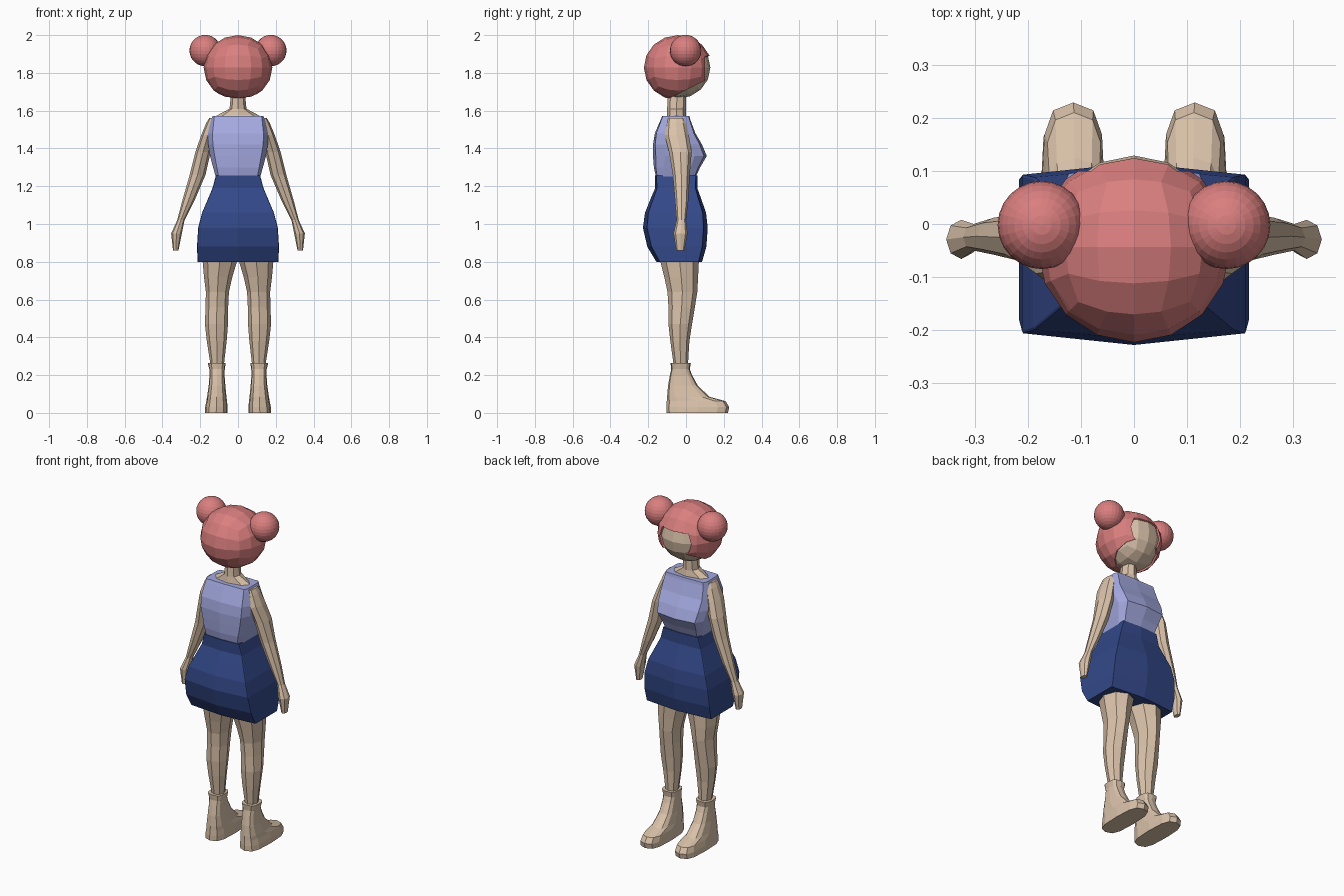
import bpy, bmesh, math
from mathutils import Vector


def material(name, rgb):
    m = bpy.data.materials.new(name)
    m.diffuse_color = (*rgb, 1)
    return m


SKIN = material("beige skin", (0.70, 0.54, 0.40))
HAIR = material("coral hair", (0.70, 0.21, 0.21))
SHIRT = material("lavender cloth", (0.37, 0.40, 0.75))
SKIRT = material("navy cloth", (0.033, 0.065, 0.25))


def finish(bm, name, mat):
    bmesh.ops.recalc_face_normals(bm, faces=bm.faces)
    me = bpy.data.meshes.new(name)
    bm.to_mesh(me)
    bm.free()
    me.materials.append(mat)
    ob = bpy.data.objects.new(name, me)
    bpy.context.collection.objects.link(ob)
    return ob


def loft(name, rings, mat):
    """Skin a stack of equal-sized point rings and cap both ends."""
    bm = bmesh.new()
    vs = [[bm.verts.new(p) for p in r] for r in rings]
    n = len(vs[0])
    for a, b in zip(vs, vs[1:]):
        for i in range(n):
            j = (i + 1) % n
            bm.faces.new((a[i], a[j], b[j], b[i]))
    bm.faces.new(vs[0])
    bm.faces.new(vs[-1])
    return finish(bm, name, mat)


def ring(z, x0, x1, y0, y1, n=8, p=1.0):
    """Rounded section filling the box x0..x1, y0..y1; p < 1 is boxier."""
    pts = []
    for i in range(n):
        a = 2 * math.pi * i / n
        c, s = math.cos(a), math.sin(a)
        c = math.copysign(abs(c) ** p, c) if abs(c) > 1e-6 else 0
        s = math.copysign(abs(s) ** p, s) if abs(s) > 1e-6 else 0
        pts.append(((x0 + x1) / 2 + c * (x1 - x0) / 2,
                    (y0 + y1) / 2 + s * (y1 - y0) / 2, z))
    return pts


def flip(rings, s):
    return [[(x * s, y, z) for x, y, z in r] for r in rings]


def ball(centre, radii, cuts=3):
    """Cube subdivided and pushed out to an ellipsoid."""
    bm = bmesh.new()
    bmesh.ops.create_cube(bm, size=2)
    bmesh.ops.subdivide_edges(bm, edges=bm.edges[:], cuts=cuts, use_grid_fill=True)
    for v in bm.verts:
        d = Vector([math.tan(c * math.pi / 4) for c in v.co]).normalized()
        v.co = Vector([c + r * k for c, r, k in zip(centre, radii, d)])
    return bm


# head
finish(ball((0, -0.043, 1.828), (0.168, 0.172, 0.164)), "head", SKIN)

# hair cap with an opening for the face
bm = ball((0, -0.043, 1.828), (0.182, 0.18, 0.172))
for co, no in (((0, 0.1, 0), (0, 1, 0)), ((0, 0, 1.89), (0, 0, 1)),
               ((0, 0, 1.71), (0, -0.5, 1))):
    bmesh.ops.bisect_plane(bm, geom=bm.verts[:] + bm.edges[:] + bm.faces[:],
                           plane_co=co, plane_no=no)
gone = []
for f in bm.faces:
    c = f.calc_center_median()
    if (c.y > 0.1 and c.z < 1.89) or c.z < 1.71 + 0.5 * c.y:
        gone.append(f)
bmesh.ops.delete(bm, geom=gone, context='FACES')
hair = finish(bm, "hair", HAIR)
sol = hair.modifiers.new("thickness", 'SOLIDIFY')
sol.thickness = 0.014
sol.offset = -1

# neck spreading into the shoulders
loft("neck_and_shoulders", [
    ring(1.50, -0.145, 0.145, -0.115, 0.01, 8, 0.8),
    ring(1.555, -0.145, 0.145, -0.105, 0.0, 8, 0.8),
    ring(1.578, -0.105, 0.105, -0.10, 0.0),
    ring(1.61, -0.045, 0.045, -0.10, 0.0),
    ring(1.70, -0.036, 0.036, -0.095, 0.0)], SKIN)


def panel(z, w, yb, yf, bevel, ridge):
    """Boxy section: bevelled side corners and a ridge front and back."""
    b, r = bevel, ridge
    half = [(w - b * 0.5, yb + r), (w, yb + r + b), (w, yf - r - b), (w - b * 0.5, yf - r)]
    right = [(0, yb)] + half + [(0, yf)]
    left = [(-x, y) for x, y in reversed(half)]
    return [(x, y, z) for x, y in right + left]


# sleeveless shirt
loft("shirt", [panel(*a) for a in (
    (1.24, 0.115, -0.157, 0.047, 0.03, 0.006),
    (1.30, 0.132, -0.17, 0.075, 0.04, 0.01),
    (1.36, 0.148, -0.175, 0.11, 0.05, 0.015),
    (1.42, 0.158, -0.175, 0.085, 0.05, 0.012),
    (1.48, 0.160, -0.165, 0.05, 0.05, 0.008),
    (1.555, 0.142, -0.133, 0.022, 0.03, 0.004),
    (1.573, 0.134, -0.125, 0.018, 0.02, 0.003))], SHIRT)

# skirt
loft("skirt", [panel(*a) for a in (
    (0.80, 0.214, -0.157, 0.085, 0.004, 0.018),
    (0.88, 0.217, -0.205, 0.108, 0.004, 0.022),
    (0.98, 0.211, -0.228, 0.115, 0.004, 0.022),
    (1.06, 0.190, -0.217, 0.106, 0.004, 0.018),
    (1.14, 0.156, -0.185, 0.078, 0.004, 0.014),
    (1.19, 0.135, -0.163, 0.06, 0.004, 0.01),
    (1.257, 0.117, -0.165, 0.06, 0.004, 0.008))], SKIRT)

ARM = [ring(*a) for a in (
    (1.562, 0.115, 0.152, -0.10, -0.01),
    (1.535, 0.11, 0.168, -0.105, 0.0),
    (1.47, 0.125, 0.195, -0.112, 0.015),
    (1.38, 0.145, 0.226, -0.09, 0.03),
    (1.26, 0.172, 0.256, -0.07, 0.02),
    (1.12, 0.232, 0.296, -0.058, 0.012),
    (1.02, 0.283, 0.322, -0.05, 0.0),
    (0.95, 0.297, 0.354, -0.066, 0.008),
    (0.86, 0.315, 0.344, -0.052, -0.008))]

LEG = [ring(*a) for a in (
    (0.95, 0.004, 0.185, -0.15, 0.08),
    (0.80, 0.006, 0.187, -0.135, 0.068),
    (0.72, 0.03, 0.180, -0.115, 0.064),
    (0.64, 0.048, 0.170, -0.098, 0.06),
    (0.56, 0.052, 0.172, -0.093, 0.047),
    (0.47, 0.053, 0.175, -0.093, 0.032),
    (0.38, 0.06, 0.165, -0.083, 0.018),
    (0.25, 0.075, 0.145, -0.065, 0.01))]

BOOT = [ring(*a, 12, 0.65) for a in (
    (0.0, 0.055, 0.176, -0.103, 0.222),
    (0.03, 0.055, 0.174, -0.104, 0.229),
    (0.062, 0.058, 0.168, -0.102, 0.21),
    (0.085, 0.061, 0.164, -0.10, 0.125),
    (0.145, 0.067, 0.155, -0.095, 0.062),
    (0.20, 0.071, 0.151, -0.085, 0.032),
    (0.232, 0.070, 0.152, -0.078, 0.02),
    (0.265, 0.065, 0.160, -0.082, 0.026))]

# paired parts
for side, s in (("right", 1), ("left", -1)):
    loft("arm_" + side, flip(ARM, s), SKIN)
    loft("leg_" + side, flip(LEG, s), SKIN)
    loft("boot_" + side, flip(BOOT, s), SKIN)
    bun = bmesh.new()
    bmesh.ops.create_uvsphere(bun, u_segments=24, v_segments=14, radius=0.083)
    bmesh.ops.translate(bun, verts=bun.verts, vec=(0.174 * s, -0.002, 1.918))
    finish(bun, "hair_bun_" + side, HAIR)
